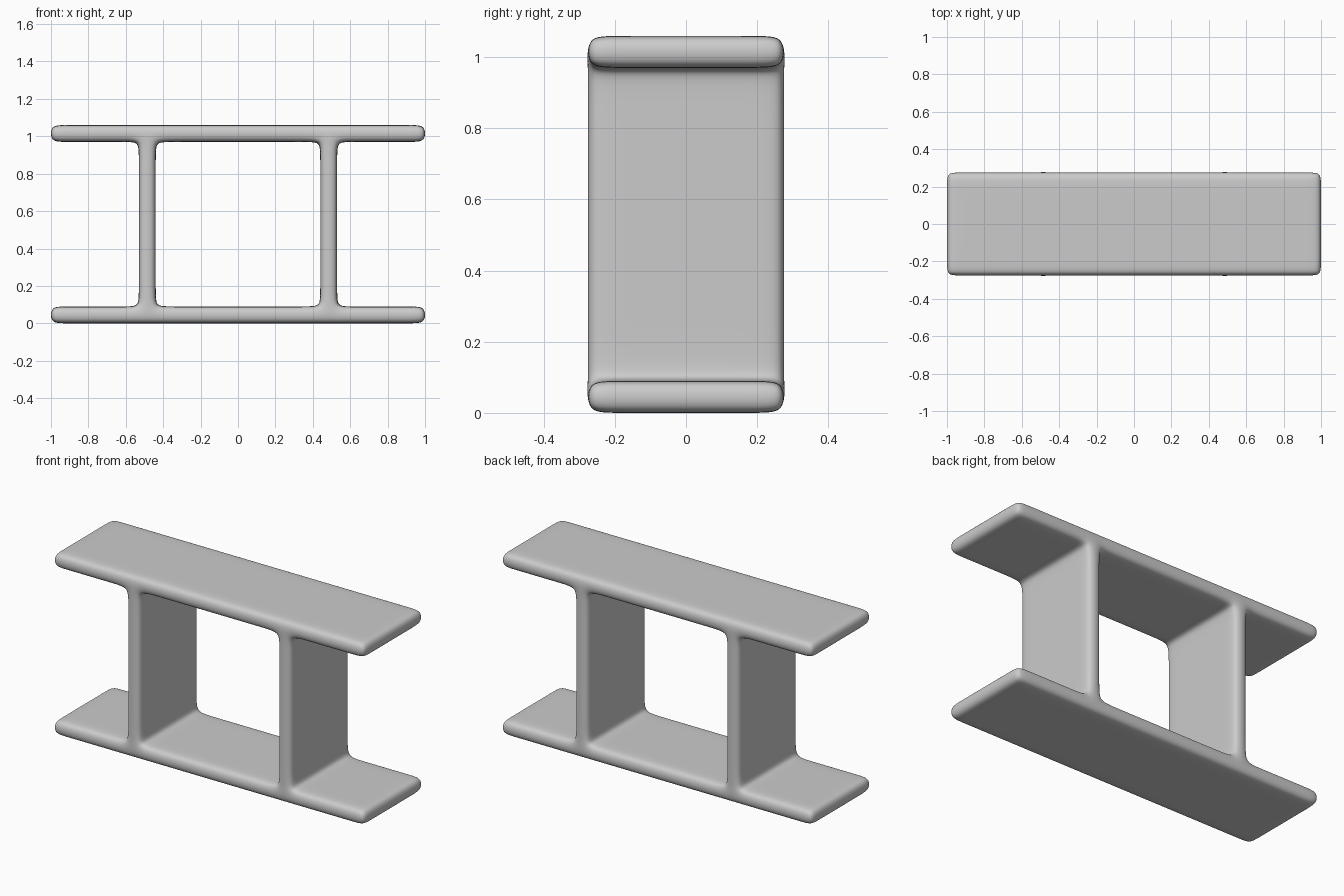
import bpy
import bmesh
from mathutils import Vector

cube = bpy.data.objects.get("Cube")
if cube:
    bpy.data.objects.remove(cube, do_unlink=True)

grey = bpy.data.materials.new("light grey")
grey.use_nodes = True
colour = (0.6, 0.6, 0.6, 1)
grey.diffuse_color = colour
grey.node_tree.nodes["Principled BSDF"].inputs["Base Color"].default_value = colour

# Cage dimensions
LENGTH, DEPTH, HEIGHT = 1.003, 0.278, 1.06
THICK, WEB_IN, WEB_OUT, HOLD = 0.09, 0.44, 0.53, 0.07


def mirrored(values):
    return sorted([-v for v in values] + list(values))


xs = mirrored([WEB_IN - HOLD, WEB_IN, WEB_OUT, WEB_OUT + HOLD, LENGTH - HOLD, LENGTH])
ys = mirrored([DEPTH - HOLD, DEPTH])
zs = [0, THICK, THICK + HOLD, HEIGHT - THICK - HOLD, HEIGHT - THICK, HEIGHT]
axes = (xs, ys, zs)


def solid(cell):
    """True where a grid cell belongs to a flange or a web."""
    if any(i < 0 or i >= len(a) - 1 for i, a in zip(cell, axes)):
        return False
    x, z = cell[0], cell[2]
    flange = z in (0, len(zs) - 2)
    web = WEB_IN < abs(xs[x] + xs[x + 1]) / 2 < WEB_OUT
    return flange or web


# Outer skin of all solid cells
bm = bmesh.new()
verts = {}


def corner(index):
    if index not in verts:
        verts[index] = bm.verts.new(Vector([a[i] for a, i in zip(axes, index)]))
    return verts[index]


for i in range(len(xs) - 1):
    for j in range(len(ys) - 1):
        for k in range(len(zs) - 1):
            cell = (i, j, k)
            if not solid(cell):
                continue
            for axis in range(3):
                u, v = (axis + 1) % 3, (axis + 2) % 3
                for side in (0, 1):
                    beside = list(cell)
                    beside[axis] += 2 * side - 1
                    if solid(beside):
                        continue
                    loop = []
                    for du, dv in ((0, 0), (1, 0), (1, 1), (0, 1)):
                        p = list(cell)
                        p[axis] += side
                        p[u] += du
                        p[v] += dv
                        loop.append(corner(tuple(p)))
                    bm.faces.new(loop if side else loop[::-1])

for face in bm.faces:
    face.smooth = True
mesh = bpy.data.meshes.new("double_web_beam")
bm.to_mesh(mesh)
bm.free()
mesh.materials.append(grey)

# Rounded beam with soft fillets
beam = bpy.data.objects.new("double_web_beam", mesh)
bpy.context.collection.objects.link(beam)
rounding = beam.modifiers.new("rounding", "SUBSURF")
rounding.levels = rounding.render_levels = 3
